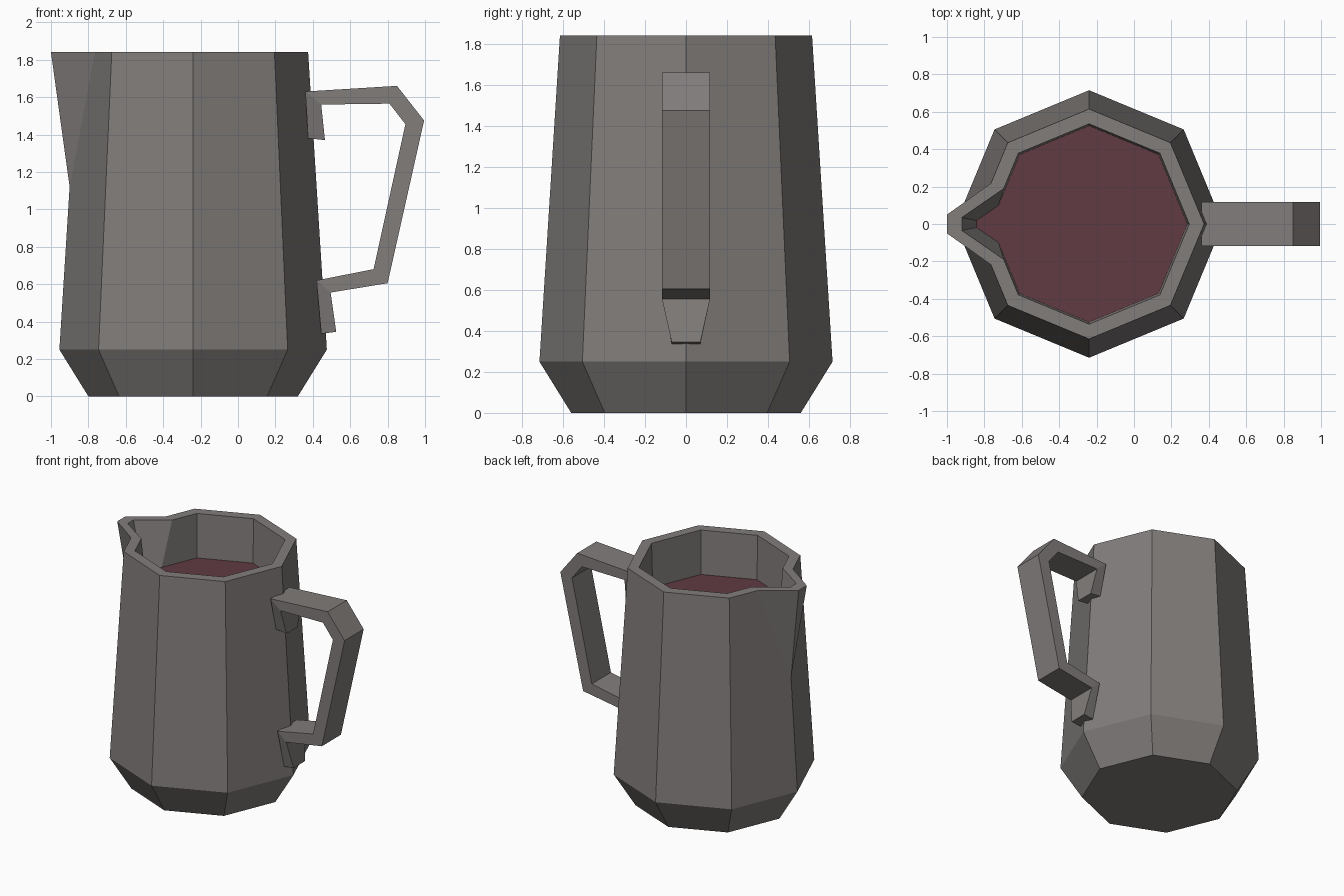
import bpy, bmesh, math
from mathutils import Vector

cube = bpy.data.objects.get("Cube")
if cube:
    bpy.data.objects.remove(cube, do_unlink=True)

AXIS_X = -0.24      # jug axis
TOP, ROOT, LEVEL = 1.84, 1.12, 1.5   # rim, spout root and drink heights


def material(name, rgb):
    mat = bpy.data.materials.new(name)
    mat.use_nodes = True
    mat.diffuse_color = (*rgb, 1)
    bsdf = mat.node_tree.nodes["Principled BSDF"]
    bsdf.inputs["Base Color"].default_value = (*rgb, 1)
    bsdf.inputs["Roughness"].default_value = 0.8
    return mat


def make_object(name, faces, mat):
    """Build a flat-shaded mesh from faces given as lists of points."""
    bm = bmesh.new()
    for pts in faces:
        bm.faces.new([bm.verts.new(p) for p in pts])
    bmesh.ops.remove_doubles(bm, verts=bm.verts, dist=0.0005)
    bmesh.ops.recalc_face_normals(bm, faces=bm.faces)
    mesh = bpy.data.meshes.new(name)
    bm.to_mesh(mesh)
    bm.free()
    mesh.materials.append(mat)
    obj = bpy.data.objects.new(name, mesh)
    bpy.context.collection.objects.link(obj)
    return obj


def octagon(radius, z):
    return [Vector((AXIS_X + radius * math.cos(k * math.pi / 4),
                    radius * math.sin(k * math.pi / 4), z)) for k in range(8)]


def spouted_wall(low, high, tip_x, tip_y):
    """Eight panels with a spout folded out of the corner on the -x side.
    Returns the faces, the rim loop and the spout root."""
    root = low[4].lerp(high[4], (ROOT - low[4].z) / (TOP - low[4].z))
    mids = [high[3].lerp(high[4], 0.5), high[5].lerp(high[4], 0.5)]
    tips = [Vector((tip_x, tip_y, TOP)), Vector((tip_x, -tip_y, TOP))]
    faces = [[low[k], low[(k + 1) % 8], high[(k + 1) % 8], high[k]]
             for k in range(8) if k not in (3, 4)]
    faces += [[low[3], low[4], root, mids[0], high[3]],
              [low[4], low[5], high[5], mids[1], root],
              [root, tips[0], mids[0]], [root, tips[1], tips[0]],
              [root, mids[1], tips[1]]]
    rim = high[:4] + [mids[0], *tips, mids[1]] + high[5:]
    return faces, rim, root


def bridge(a, b):
    n = len(a)
    return [[a[k], a[(k + 1) % n], b[(k + 1) % n], b[k]] for k in range(n)]


grey = material("warm_grey_metal", (0.22, 0.205, 0.198))
maroon = material("maroon_drink", (0.118, 0.043, 0.055))

# Jug body: chamfered base, tapered wall, rim and cavity
base, belly = octagon(0.56, 0), octagon(0.715, 0.25)
floor = octagon(0.49, 0.28)
inner_high = octagon(0.535, TOP)
outer, outer_rim, _ = spouted_wall(belly, octagon(0.615, TOP), -1.0, 0.05)
inner, inner_rim, inner_root = spouted_wall(floor, inner_high, -0.92, 0.035)
make_object("jug_body", [base, floor] + bridge(base, belly) + outer
            + bridge(outer_rim, inner_rim) + inner, grey)

# Drink surface, following the cavity outline into the spout
t = (LEVEL - floor[0].z) / (TOP - floor[0].z)
s = (LEVEL - ROOT) / (TOP - ROOT)
level = [a.lerp(b, t) for a, b in zip(floor, inner_high)]
spout_part = [inner_root.lerp(p, s) for p in inner_rim[4:8]]
drink = make_object("drink_surface", [level[:4] + spout_part + level[5:]], maroon)
if drink.data.polygons[0].normal.z < 0:
    drink.data.flip_normals()

# Handle: outer point, inner point (x, z) and half width at each station
stations = [
    ((0.375, 1.38), (0.465, 1.37), 0.07),
    ((0.36, 1.63), (0.445, 1.56), 0.117),
    ((0.85, 1.66), (0.81, 1.565), 0.117),
    ((0.995, 1.475), (0.895, 1.455), 0.117),
    ((0.80, 0.605), (0.725, 0.68), 0.117),
    ((0.495, 0.555), (0.42, 0.62), 0.117),
    ((0.525, 0.345), (0.445, 0.335), 0.07),
]
loops = [[Vector((o[0], -w, o[1])), Vector((o[0], w, o[1])),
          Vector((i[0], w, i[1])), Vector((i[0], -w, i[1]))]
         for o, i, w in stations]
handle_faces = [loops[0], loops[-1]]
for a, b in zip(loops, loops[1:]):
    handle_faces += bridge(a, b)
make_object("handle", handle_faces, grey)
